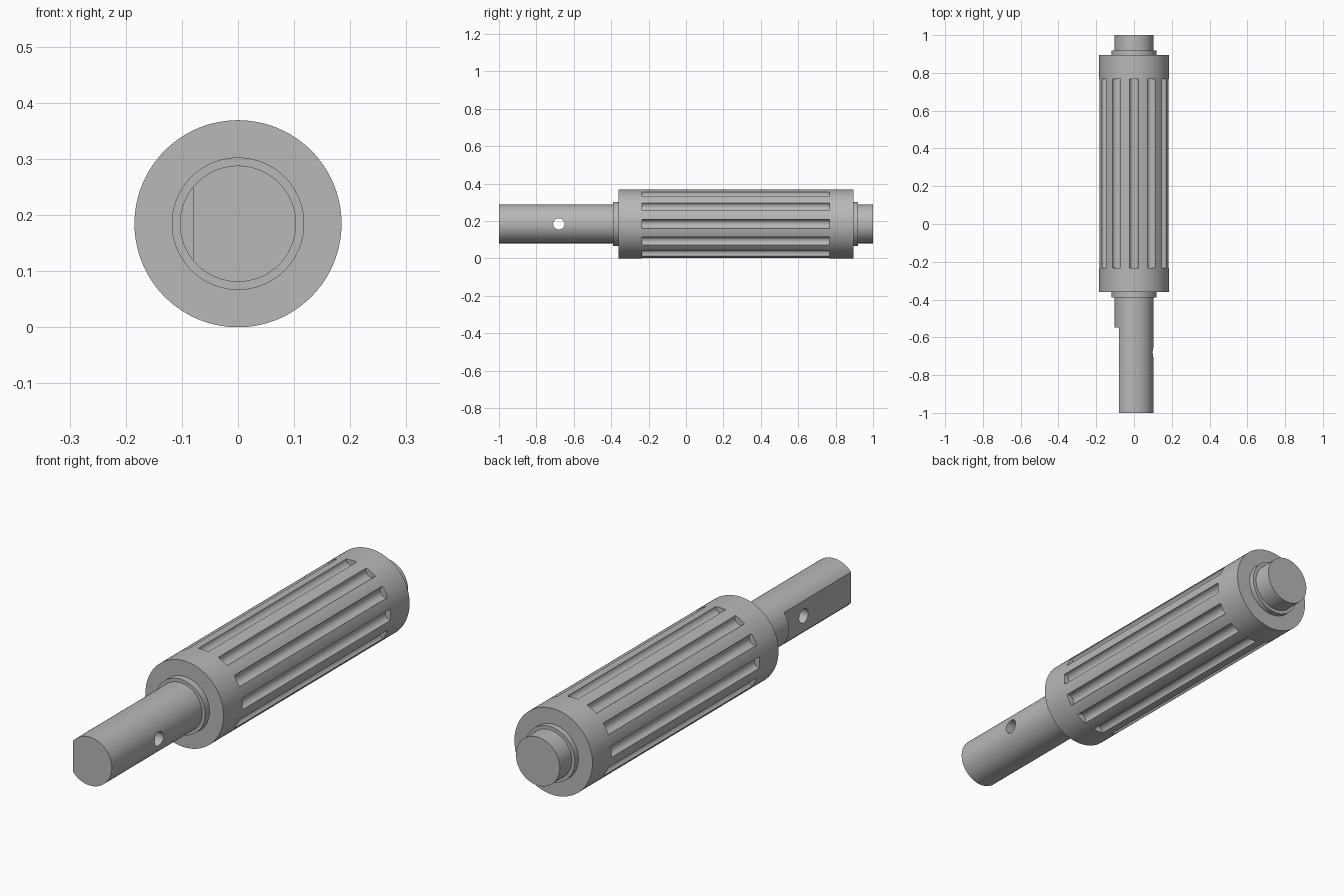
import bpy
import math
from mathutils import Vector

if "Cube" in bpy.data.objects:
    bpy.data.objects.remove(bpy.data.objects["Cube"], do_unlink=True)

AXIS_Z = 0.1845          # height of the shaft axis
ROLLER_R = 0.1845
SHAFT_R = 0.1035
COLLAR_R = 0.118

steel = bpy.data.materials.new("Grey steel")
steel.use_nodes = True
GREY = (0.48, 0.48, 0.48, 1)
steel.diffuse_color = GREY
steel.node_tree.nodes["Principled BSDF"].inputs["Base Color"].default_value = GREY


def cylinder(name, radius, start, end, sides=128):
    """Cylinder between two points."""
    start, end = Vector(start), Vector(end)
    span = end - start
    bpy.ops.mesh.primitive_cylinder_add(
        vertices=sides, radius=radius, depth=span.length,
        location=(start + end) / 2,
        rotation=span.to_track_quat("Z", "Y").to_euler())
    obj = bpy.context.object
    obj.name = name
    obj.data.materials.append(steel)
    return obj


def turned(name, radius, y0, y1):
    """Cylinder on the shaft axis."""
    return cylinder(name, radius, (0, y0, AXIS_Z), (0, y1, AXIS_Z))


def cut(target, cutter):
    """Subtract the cutter and discard it."""
    mod = target.modifiers.new("cut", "BOOLEAN")
    mod.operation = "DIFFERENCE"
    mod.solver = "EXACT"
    mod.object = cutter
    bpy.context.view_layer.objects.active = target
    bpy.ops.object.modifier_apply(modifier=mod.name)
    bpy.data.objects.remove(cutter, do_unlink=True)


# Shaft, with a flat on one side and a cross hole near the drive end
shaft = turned("shaft", SHAFT_R, -1, 1)
bpy.ops.mesh.primitive_cube_add(size=1, location=(-0.18, -0.8, AXIS_Z))
flat_cutter = bpy.context.object
flat_cutter.scale = (0.2, 0.504, 0.4)
cut(shaft, flat_cutter)
cut(shaft, cylinder("hole_cutter", 0.03, (-0.3, -0.68, AXIS_Z),
                    (0.3, -0.68, AXIS_Z), 48))

# Shoulder collars on both ends of the roller
front_collar = turned("front_collar", COLLAR_R, -0.39, -0.35)
rear_collar = turned("rear_collar", COLLAR_R, 0.88, 0.919)

# Roller with twelve round-bottomed flutes
roller = turned("fluted_roller", ROLLER_R, -0.361, 0.895)
for i in range(12):
    angle = math.radians(30 * i)
    x = ROLLER_R * math.sin(angle)
    z = AXIS_Z + ROLLER_R * math.cos(angle)
    cut(roller, cylinder("flute_cutter", 0.0245, (x, -0.234, z), (x, 0.767, z), 32))

# Smooth the round walls and keep the machined edges sharp
for part in (shaft, front_collar, rear_collar, roller):
    bpy.ops.object.select_all(action="DESELECT")
    part.select_set(True)
    bpy.context.view_layer.objects.active = part
    bpy.ops.object.shade_smooth_by_angle(angle=math.radians(30))
